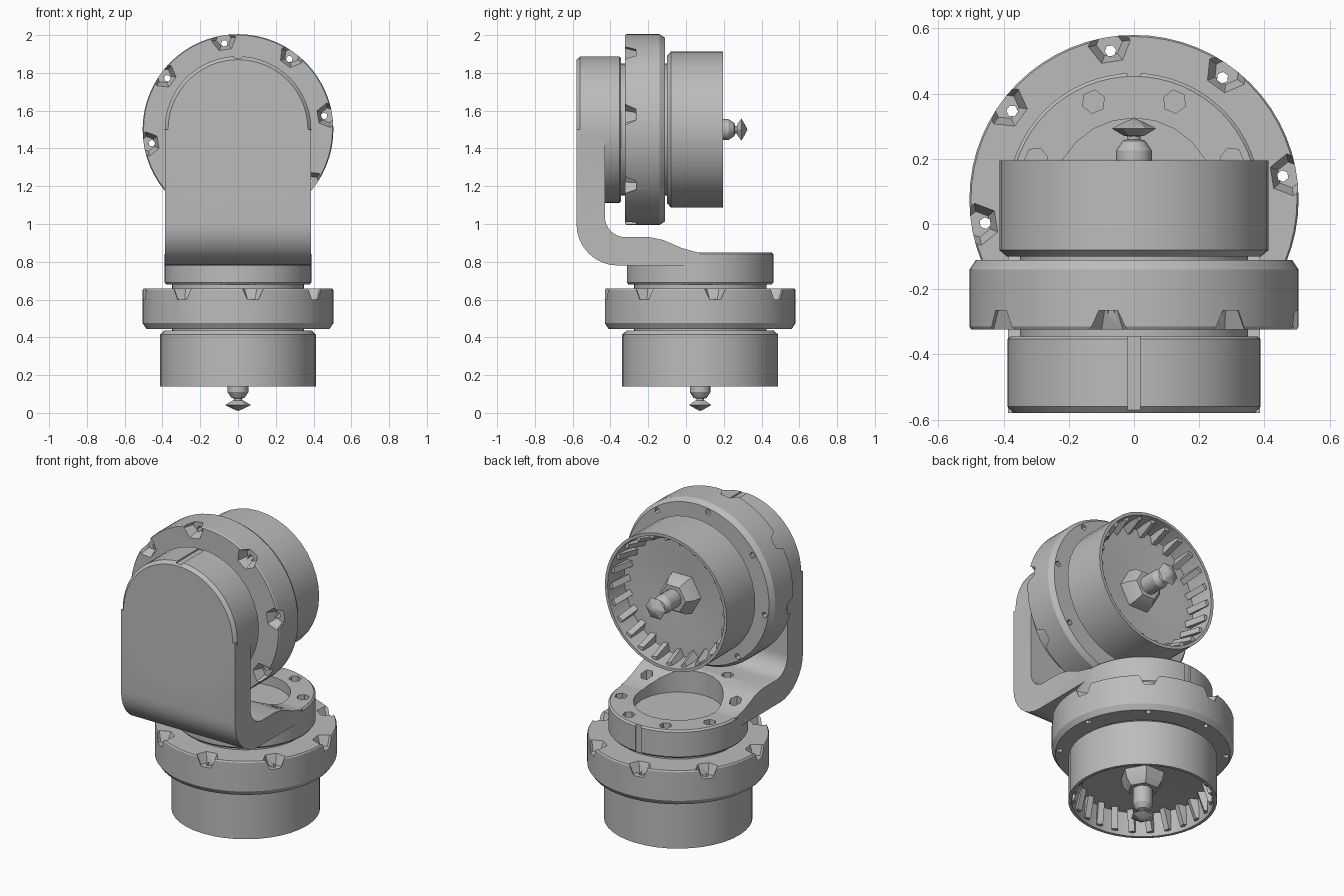
import bpy, bmesh
from math import pi, radians, cos, sin
from mathutils import Matrix, Vector

if "Cube" in bpy.data.objects:
    bpy.data.objects.remove(bpy.data.objects["Cube"], do_unlink=True)

GREY = (0.5, 0.5, 0.5, 1)
metal = bpy.data.materials.new("grey metal")
metal.use_nodes = True
metal.diffuse_color = GREY
metal.node_tree.nodes["Principled BSDF"].inputs["Base Color"].default_value = GREY


def finish(name, bm, matrix=Matrix()):
    bmesh.ops.remove_doubles(bm, verts=bm.verts, dist=1e-5)
    bmesh.ops.recalc_face_normals(bm, faces=bm.faces)
    mesh = bpy.data.meshes.new(name)
    bm.to_mesh(mesh)
    bm.free()
    mesh.materials.append(metal)
    ob = bpy.data.objects.new(name, mesh)
    ob.matrix_world = matrix
    bpy.context.collection.objects.link(ob)
    return ob


def lathe(name, profile, sides=48, matrix=Matrix()):
    """Revolve (radius, height) points that start and end on the axis."""
    bm = bmesh.new()
    verts = [bm.verts.new((r, 0, h)) for r, h in profile]
    edges = [bm.edges.new(pair) for pair in zip(verts, verts[1:])]
    bmesh.ops.spin(bm, geom=verts + edges, cent=(0, 0, 0), axis=(0, 0, 1),
                   angle=2 * pi, steps=sides, use_merge=True)
    return finish(name, bm, matrix)


def rods(name, count, ring, r1, r2, low, high, start=0, sides=8, matrix=Matrix()):
    """A ring of tapered rods parallel to the axis."""
    bm = bmesh.new()
    for i in range(count):
        a = radians(start) + 2 * pi * i / count
        place = Matrix.Translation((ring * cos(a), ring * sin(a), (low + high) / 2))
        bmesh.ops.create_cone(bm, cap_ends=True, segments=sides, radius1=r1, radius2=r2,
                              depth=high - low, matrix=place @ Matrix.Rotation(a, 4, "Z"))
    return finish(name, bm, matrix)


def box(name, size, centre):
    bm = bmesh.new()
    bmesh.ops.create_cube(bm, size=1, matrix=Matrix.Translation(centre) @ Matrix.Diagonal((*size, 1)))
    return finish(name, bm)


def boolean(target, tool, operation="DIFFERENCE"):
    mod = target.modifiers.new("cut", "BOOLEAN")
    mod.object, mod.operation, mod.solver = tool, operation, "EXACT"
    bpy.context.view_layer.update()
    bpy.context.view_layer.objects.active = target
    bpy.ops.object.modifier_apply(modifier=mod.name)
    bpy.data.objects.remove(tool, do_unlink=True)


def arc(cy, cz, r, a0, a1, steps=8):
    angles = [radians(a0 + (a1 - a0) * i / steps) for i in range(steps + 1)]
    return [(cy + r * cos(a), cz + r * sin(a)) for a in angles]


def motor(prefix, matrix):
    # Mounting flange with open bolt pockets and through holes
    lathe(prefix + "_neck", [(0, -0.02), (0.35, -0.02), (0.35, 0.26), (0, 0.26)], matrix=matrix)
    flange = lathe(prefix + "_flange", [(0, 0.022), (0.5, 0.022), (0.505, 0.03), (0.505, 0.205),
                                        (0.485, 0.235), (0, 0.235)], 64, matrix)
    boolean(flange, rods("pockets", 8, 0.485, 0.075, 0.04, 0.0, 0.08, -9, 6, matrix))
    boolean(flange, rods("holes", 8, 0.462, 0.018, 0.018, 0.0, 0.3, -9, 6, matrix))
    # Open motor can
    lathe(prefix + "_can", [(0, 0.245), (0.39, 0.245), (0.413, 0.265), (0.413, 0.54), (0.395, 0.54),
                            (0.38, 0.4), (0.3, 0.4), (0.12, 0.38), (0, 0.38)], 40, matrix)
    # Slanted wedge fins around the inside wall
    bm = bmesh.new()
    for i in range(24):
        turn = Matrix.Rotation(2 * pi * i / 24, 4, "Z") @ Matrix.Translation((0.365, 0, 0.455))
        turn = turn @ Matrix.Rotation(radians(25), 4, "Z")
        made = bmesh.ops.create_cube(bm, size=1, matrix=Matrix.Diagonal((0.06, 0.035, 0.13, 1)))
        for v in made["verts"]:
            if v.co.z > 0 and v.co.x < 0:
                v.co.x += 0.04
        bmesh.ops.transform(bm, matrix=turn, verts=made["verts"])
    finish(prefix + "_fins", bm, matrix)
    # Hex hub, shaft and pointed end nut
    lathe(prefix + "_hub", [(0, 0.37), (0.13, 0.37), (0.115, 0.43), (0.085, 0.47), (0, 0.47)], 6, matrix)
    lathe(prefix + "_shaft", [(0, 0.46), (0.055, 0.46), (0.055, 0.57), (0.035, 0.6), (0.02, 0.605),
                              (0.02, 0.65), (0, 0.65)], 16, matrix)
    lathe(prefix + "_end_nut", [(0, 0.612), (0.03, 0.615), (0.068, 0.638), (0.025, 0.66), (0, 0.67)], 6, matrix)


AXIS_Y, AXIS_Z, WIDTH = 0.075, 1.5, 0.386
motor("lower_motor", Matrix.Translation((0, AXIS_Y, 0.68)) @ Matrix.Rotation(pi, 4, "X"))
motor("upper_motor", Matrix.Translation((0, -0.345, AXIS_Z)) @ Matrix.Rotation(-pi / 2, 4, "X"))

# Bent bracket arm, extruded across x
side = [(-0.58, AXIS_Z)] + arc(-0.36, 1.0, 0.22, 180, 270)
side += [(AXIS_Y, 0.78), (AXIS_Y, 0.85), (0.06, 0.85), (-0.02, 0.872), (-0.12, 0.915), (-0.19, 0.93)]
side += arc(-0.32, 1.04, 0.11, 270, 180) + [(-0.43, AXIS_Z)]
bm = bmesh.new()
face = bm.faces.new([bm.verts.new((-WIDTH, y, z)) for y, z in side])
new = bmesh.ops.extrude_face_region(bm, geom=[face])["geom"]
bmesh.ops.translate(bm, vec=(2 * WIDTH, 0, 0), verts=[v for v in new if isinstance(v, bmesh.types.BMVert)])
bracket = finish("bracket", bm)

# Round ends of the bracket
base_place = Matrix.Translation((0, AXIS_Y, 0))
boolean(bracket, lathe("base_end", [(0, 0.68), (0.38, 0.68), (0.388, 0.69), (0.388, 0.84), (0.378, 0.85),
                                    (0, 0.85)], 64, base_place), "UNION")
upright_place = Matrix.Translation((0, -0.345, AXIS_Z)) @ Matrix.Rotation(-pi / 2, 4, "X")
boolean(bracket, lathe("upright_end", [(0, -0.235), (0.37, -0.235), (0.388, -0.215), (0.388, -0.008),
                                       (0.38, 0), (0, 0)], 64, upright_place), "UNION")

# Round recess, bolt holes and index grooves
boolean(bracket, rods("recess", 1, 0, 0.25, 0.25, 0.79, 1.1, sides=24, matrix=base_place))
boolean(bracket, rods("bolt_holes", 8, 0.325, 0.036, 0.036, 0.77, 1.1, 22.5, 6, base_place))
boolean(bracket, box("groove", (0.04, 0.02, 0.3), (0, AXIS_Y + 0.388, 0.76)))
boolean(bracket, box("groove", (0.04, 0.3, 0.02), (0, -0.45, AXIS_Z + 0.388)))

# Smooth round surfaces, keep hard edges
for ob in bpy.context.scene.objects:
    if ob.type == "MESH":
        bpy.ops.object.select_all(action="DESELECT")
        ob.select_set(True)
        bpy.context.view_layer.objects.active = ob
        bpy.ops.object.shade_smooth_by_angle(angle=radians(25))
